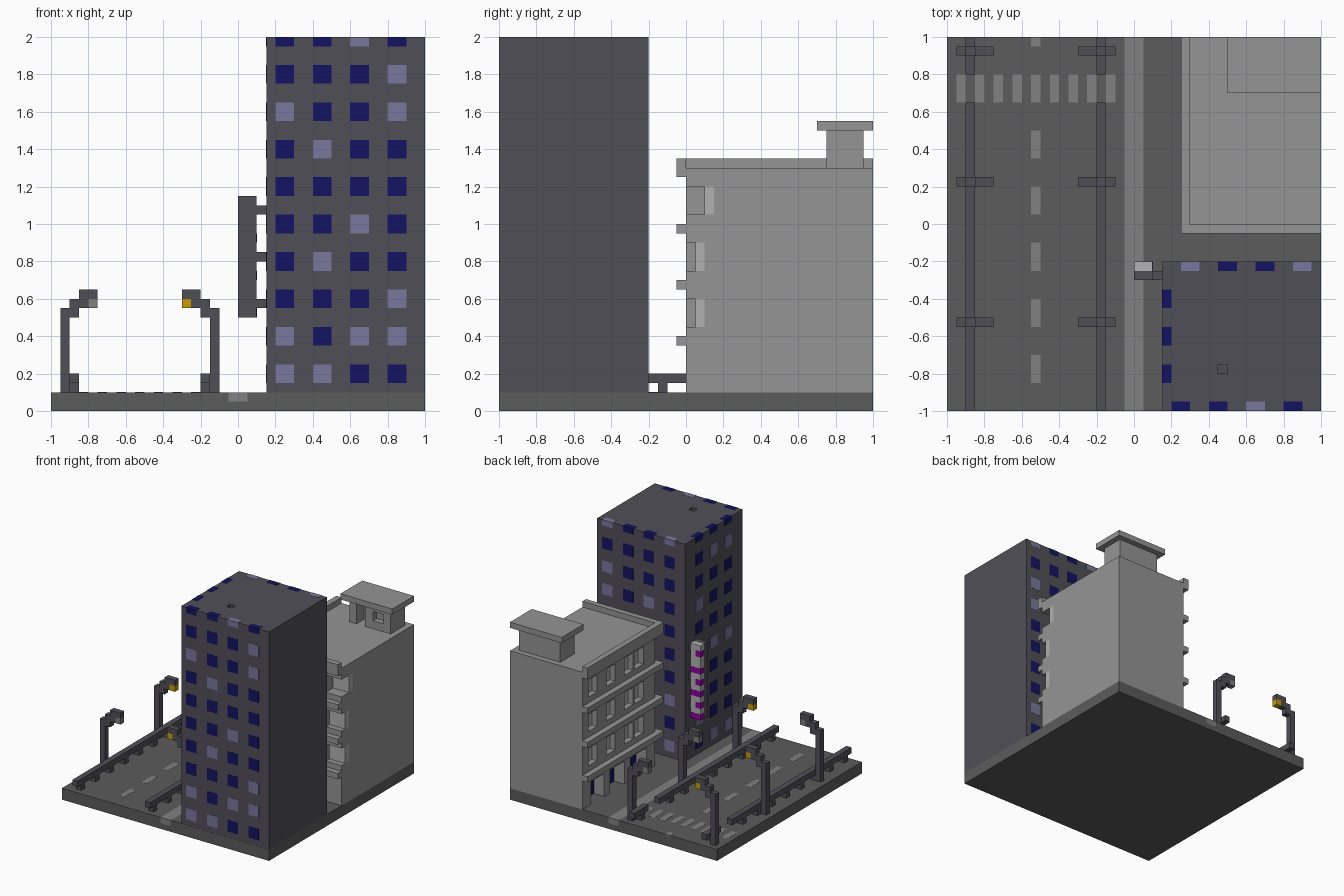
import bpy, bmesh, random
from mathutils import Matrix, Vector

if "Cube" in bpy.data.objects:
    bpy.data.objects.remove(bpy.data.objects["Cube"])

random.seed(4)
mats = {}


def material(rgb):
    if rgb not in mats:
        m = bpy.data.materials.new("paint_%d" % len(mats))
        m.diffuse_color = tuple((c / 255) ** 2.2 for c in rgb) + (1,)
        m.use_nodes = True
        m.node_tree.nodes["Principled BSDF"].inputs["Base Color"].default_value = m.diffuse_color
        mats[rgb] = m
    return mats[rgb]


def boxes(name, items, rgb):
    """One object made of boxes given as (x0, x1, y0, y1, z0, z1)."""
    bm = bmesh.new()
    for x0, x1, y0, y1, z0, z1 in items:
        mid = Vector((x0 + x1, y0 + y1, z0 + z1)) / 2
        size = Matrix.Diagonal((x1 - x0, y1 - y0, z1 - z0, 1))
        bmesh.ops.create_cube(bm, size=1, matrix=Matrix.Translation(mid) @ size)
    me = bpy.data.meshes.new(name)
    bm.to_mesh(me)
    bm.free()
    me.materials.append(material(rgb))
    ob = bpy.data.objects.new(name, me)
    bpy.context.collection.objects.link(ob)
    return ob


def cut(ob, items):
    cutter = boxes("cutter", items, GREY)
    cutter.hide_render = True
    mod = ob.modifiers.new("cut", 'BOOLEAN')
    mod.operation, mod.solver, mod.object = 'DIFFERENCE', 'EXACT', cutter
    bpy.context.view_layer.objects.active = ob
    bpy.ops.object.modifier_apply(modifier=mod.name)
    bpy.data.objects.remove(cutter)


ROAD, PAINT, DARK, GREY = (92, 92, 92), (128, 128, 128), (82, 80, 88), (147, 147, 147)
BLUE, LIT, PALE = (26, 26, 98), (120, 118, 155), (175, 175, 175)
YELLOW, PURPLE = (200, 155, 10), (140, 10, 155)

# ground slab with a paler gutter let into it
boxes("ground", [(-1, 1, -1, 1, 0, .05), (-1, -.05, -1, 1, .05, .1),
                 (.05, 1, -1, 1, .05, .1)], ROAD)
boxes("gutter", [(-.05, .05, -1, 1, .05, .1)], PAINT)

# road paint
dashes = [(-.55, -.5, y, min(y + .15, 1), .09, .101)
          for y in (-.85, -.55, -.25, .05, .35, .95)]
zebra = [(-.95 + .1 * i, -.9 + .1 * i, .65, .8, .09, .101) for i in range(9)]
boxes("lane_dashes", dashes, PAINT)
boxes("crosswalk", zebra, PAINT)

# guard rails, broken at the crosswalk
for side, x in (("left", -.9), ("right", -.2)):
    rail = [(x, x + .05, -1, .65, .15, .2), (x, x + .05, .8, 1, .15, .2)]
    posts = [(x, x + .05, -.95 + .2 * i, -.9 + .2 * i, .1, .15)
             for i in range(10) if i != 8]
    boxes(side + "_guard_rail", rail + posts, DARK)

# street lamps, mirrored across the road
for i, y in enumerate((-.55, .2, .9)):
    for side in ("left", "right"):
        def place(a, b, z0, z1):
            x0, x1 = (-.95 + a, -.95 + b) if side == "left" else (-.1 - b, -.1 - a)
            return (x0, x1, y, y + .05, z0, z1)
        boxes(f"{side}_lamp_post_{i}", [place(0, .05, .1, .55), place(.05, .1, .5, .6),
                                        place(.1, .15, .55, .65),
                                        place(.15, .2, .6, .65)], DARK)
        on = (side == "left") == (i > 0)
        boxes(f"{side}_lamp_bulb_{i}", [place(.15, .2, .55, .6)], YELLOW if on else PAINT)

# tower, a hair smaller than its window blocks so they show flush
e = .0015
tower = boxes("tower", [(.15 + e, 1, -1 + e, -.2 - e, .1, 2 - e)], DARK)
cut(tower, [(.45, .5, -.8, -.75, 1.95, 2.1)])

# tower windows on front, back and left
lit_front = {(0, 0), (0, 1), (1, 0), (1, 2), (1, 3), (2, 3), (3, 1), (4, 2),
             (6, 1), (7, 0), (7, 3), (8, 3), (9, 2)}
dark_win, lit_win = [], []
for r in range(10):
    z0 = .15 + .2 * r
    z1 = min(z0 + .1, 2)
    for c in range(4):
        x = .2 + .2 * c
        front = (x, x + .1, -1, -.95, z0, z1)
        (lit_win if (r, c) in lit_front else dark_win).append(front)
        back = (x + .05, x + .15, -.25, -.2, z0, z1)
        lit = c in (0, 3) if r == 9 else random.random() < .28
        (lit_win if lit else dark_win).append(back)
        if c < 3:
            y = -.85 + .2 * c
            lit = r < 9 and random.random() < .28
            (lit_win if lit else dark_win).append((.15, .2, y, y + .1, z0, z1))
boxes("tower_dark_windows", dark_win, BLUE)
boxes("tower_lit_windows", lit_win, LIT)

# hanging sign with brackets and plain colour blocks
boxes("sign_back", [(0, .1, -.3, -.25, .5, 1.15)] +
      [(.1, .16, -.3, -.25, z, z + .05) for z in (.55, .8, 1.05)], DARK)
boxes("sign_panel", [(0, .1, -.25, -.2 - e, .5, 1.15)], PALE)
boxes("sign_blocks", [(-.001, .101, -.249, -.2, z, z + .05) for z in (.5, .7, .9)] +
      [(-.001, .05, -.249, -.2, z, z + .05) for z in (.6, .8, 1.05)], PURPLE)

# low building with recessed windows
low = boxes("low_building", [(.3, 1, 0, 1, .1, 1.3)], GREY)
recess, glass = [], []
for z, d in ((.45, .05), (.75, .05), (1.05, .1)):
    for x in (.35, .6, .85):
        over = .02 if x > .8 else 0
        recess.append((x, x + .15 + over, -.02, d + .05, z, z + .15))
        glass.append((x, x + .15, d, d + .05, z, z + .15))
    for y in (.05, .3, .55, .8):
        if y == .05:
            y = .16
        recess.append((.28, .4, y, y + .12, z, z + .15))
        glass.append((.35, .4, y, y + .12, z, z + .15))
shop = [(.7, .88), (.42, .62), (.12, .34)]
recess += [(.28, .45, a, b, .1, .3) for a, b in shop]
cut(low, recess)
boxes("low_building_glass", glass, PALE)
boxes("shop_glass", [(.4, .45, a, b, .1, .3) for a, b in shop], BLUE)

# ledges on each floor and the roof parapet, on the left and front
ledges = [(.35, .4), (.65, .7), (.95, 1), (1.25, 1.35)]
for i, (z0, z1) in enumerate(ledges):
    boxes("parapet" if i == 3 else f"ledge_{i}",
          [(.25, .3, -.05, 1, z0, z1), (.3, 1, -.05, 0, z0, z1)], GREY)

# roof hut with a doorway, a small window and an overhanging slab
hut = boxes("roof_hut", [(.55, .95, .75, .95, 1.29, 1.5)], GREY)
cut(hut, [(.62, .7, .7, .85, 1.3, 1.48), (.78, .88, .7, .8, 1.37, 1.45)])
boxes("roof_hut_slab", [(.5, 1, .7, 1, 1.5, 1.55)], GREY)
